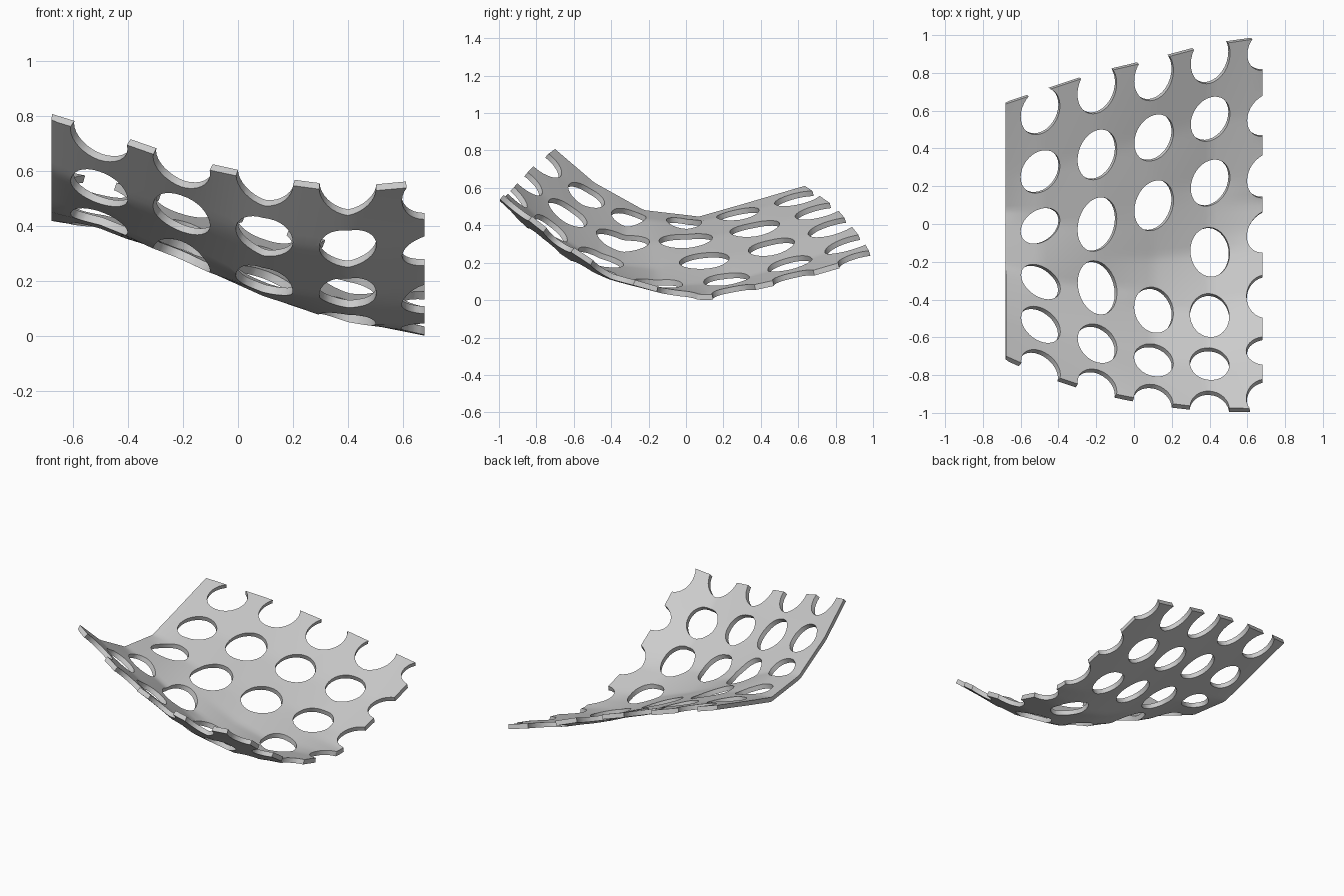
import bpy
import math
from mathutils import Vector

cube = bpy.data.objects.get("Cube")
if cube:
    bpy.data.objects.remove(cube, do_unlink=True)

HALF_WIDTH = 0.68
THICKNESS = 0.03
HOLE_RX = 0.104

# Cross-section profiles of the sheet, (y, z) from front to back, keyed by x
profiles = {
    -0.68: [(-.71, .8), (-.5, .62), (-.23, .47), (.07, .435), (.3, .5), (.64, .6)],
    -0.5: [(-.79, .745), (-.54, .54), (-.31, .43), (0, .4), (.28, .45), (.7, .56)],
    -0.2: [(-.89, .64), (-.64, .45), (-.34, .285), (0, .31), (.37, .37), (.8, .49)],
    0.1: [(-.95, .575), (-.73, .36), (-.46, .185), (-.18, .16), (.1, .2), (.46, .27), (.87, .41)],
    0.4: [(-.985, .535), (-.75, .32), (-.49, .15), (-.15, .06), (.22, .085), (.56, .175), (.95, .31)],
    0.68: [(-.985, .56), (-.68, .32), (-.39, .13), (-.04, .03), (.12, .018), (.58, .12), (.99, .24)],
}

# Hole columns: (centre y, half length), keyed by x; the end ones notch the rim
holes = {
    -0.5: [(-.77, .09), (-.54, .09), (-.31, .085), (-.01, .09), (.28, .11), (.6, .12)],
    -0.2: [(-.87, .09), (-.64, .1), (-.34, .14), (0, .14), (.37, .13), (.72, .13)],
    0.1: [(-.95, .09), (-.73, .085), (-.46, .12), (.1, .13), (.46, .12), (.79, .13)],
    0.4: [(-.985, .09), (-.75, .085), (-.49, .115), (-.15, .13), (.22, .12), (.56, .115), (.88, .13)],
    0.7: [(-.93, .1), (-.68, .075), (-.39, .115), (-.04, .11), (.26, .115), (.58, .11), (.93, .11)],
}
columns = sorted(profiles)


def bracket(x):
    """Neighbouring profiles of x and the blend factor between them."""
    i = 0
    while i < len(columns) - 2 and x > columns[i + 1]:
        i += 1
    a, b = columns[i], columns[i + 1]
    return profiles[a], profiles[b], (x - a) / (b - a)


def profile_height(points, v):
    y = points[0][0] + v * (points[-1][0] - points[0][0])
    i = 0
    while i < len(points) - 2 and y > points[i + 1][0]:
        i += 1
    (y0, z0), (y1, z1) = points[i], points[i + 1]
    return z0 + (z1 - z0) * (y - y0) / (y1 - y0)


def rim(x):
    a, b, t = bracket(x)
    return [a[k][0] + t * (b[k][0] - a[k][0]) for k in (0, -1)]


def surface(x, y):
    a, b, t = bracket(x)
    front, back = rim(x)
    v = (y - front) / (back - front)
    za, zb = profile_height(a, v), profile_height(b, v)
    return Vector((x, y, za + t * (zb - za)))


def normal(x, y, d=0.04):
    across = surface(x + d, y) - surface(x - d, y)
    along = surface(x, y + d) - surface(x, y - d)
    return across.cross(along).normalized()


def make_object(name, verts, faces):
    mesh = bpy.data.meshes.new(name)
    mesh.from_pydata(verts, [], faces)
    mesh.update()
    obj = bpy.data.objects.new(name, mesh)
    bpy.context.scene.collection.objects.link(obj)
    return obj


# Curved sheet
nx, ny = 44, 60
verts, faces = [], []
for i in range(nx + 1):
    x = (2 * i / nx - 1) * (HALF_WIDTH + 0.004)
    front, back = rim(x)
    for j in range(ny + 1):
        verts.append(surface(x, front + (back - front) * j / ny))
for i in range(nx):
    for j in range(ny):
        k = i * (ny + 1) + j
        faces.append((k, k + ny + 1, k + ny + 2, k + 1))
sheet = make_object("perforated_sheet", verts, faces)

# Hole cutters, slanted ovals running along the surface normal
verts, faces = [], []
SIDES = 32
for x, column in holes.items():
    for y, ry in column:
        front, back = rim(x)
        in_back = (y - front) / (back - front) > 0.45
        slant = 0.28 if in_back else -0.32 * max(0.6 - x, 0)
        n = normal(x, y) * 0.08
        start = len(verts)
        for side in (-1, 1):
            for s in range(SIDES):
                angle = math.tau * s / SIDES
                dx = HOLE_RX * math.cos(angle)
                p = surface(x + dx, y + ry * math.sin(angle) + slant * dx)
                verts.append(p + side * n)
        for s in range(SIDES):
            t = (s + 1) % SIDES
            faces.append((start + s, start + t, start + SIDES + t, start + SIDES + s))
        # Fan caps keep the slightly bent ends clean
        for side in (0, 1):
            ring = start + side * SIDES
            centre = len(verts)
            verts.append(surface(x, y) + (2 * side - 1) * n * 1.3)
            for s in range(SIDES):
                a, b = ring + s, ring + (s + 1) % SIDES
                faces.append((a, b, centre) if side else (b, a, centre))
cutter = make_object("hole_cutter", verts, faces)
cutter.hide_render = True

# Thickness, then holes
solid = sheet.modifiers.new("thickness", "SOLIDIFY")
solid.thickness = THICKNESS
solid.offset = 0
cut = sheet.modifiers.new("holes", "BOOLEAN")
cut.operation = "DIFFERENCE"
cut.solver = "EXACT"
cut.object = cutter

bpy.ops.object.select_all(action="DESELECT")
sheet.select_set(True)
bpy.context.view_layer.objects.active = sheet
bpy.ops.object.convert(target="MESH")
bpy.data.objects.remove(cutter, do_unlink=True)

# Trim the side rims upright and rest the sheet on the ground
low = min(v.co.z for v in sheet.data.vertices)
for v in sheet.data.vertices:
    v.co.x = max(-HALF_WIDTH, min(HALF_WIDTH, v.co.x))
    v.co.z -= low

# Plain grey finish
grey = bpy.data.materials.new("light_grey")
grey.use_nodes = True
colour = (0.6, 0.6, 0.6, 1)
grey.diffuse_color = colour
grey.node_tree.nodes["Principled BSDF"].inputs["Base Color"].default_value = colour
sheet.data.materials.clear()
sheet.data.materials.append(grey)
bpy.ops.object.shade_smooth_by_angle(angle=math.radians(35))
